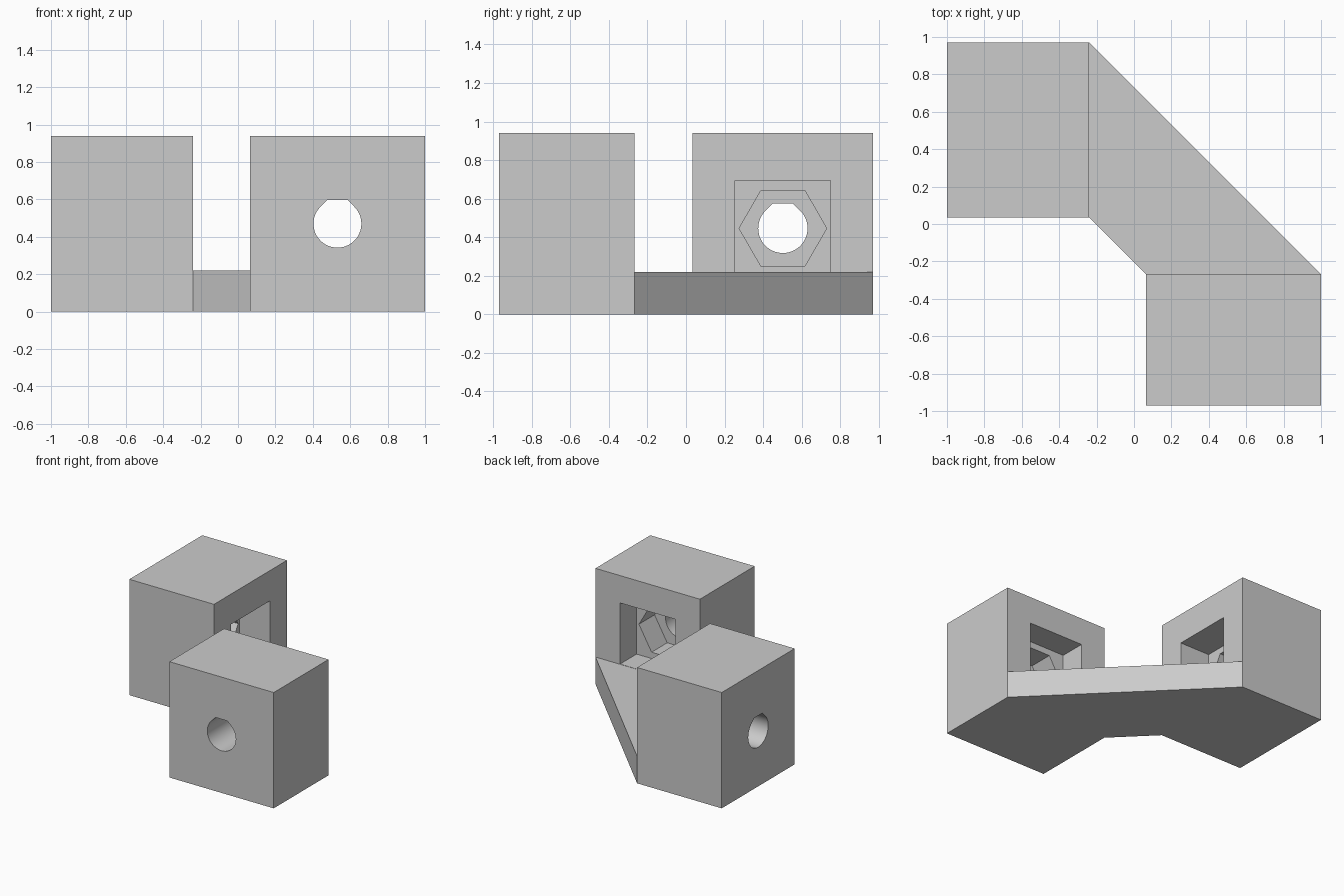
import bpy
import bmesh
from math import cos, sin, tan, pi, radians

if "Cube" in bpy.data.objects:
    bpy.data.objects.remove(bpy.data.objects["Cube"])

grey = bpy.data.materials.new("plain grey")
grey.use_nodes = True
GREY = (0.6, 0.6, 0.6, 1)
grey.diffuse_color = GREY
grey.node_tree.nodes["Principled BSDF"].inputs["Base Color"].default_value = GREY

HEIGHT = 0.94
PLATE = 0.22
HOLE_R = 0.128
HEX_R = 0.227
POCKET = 0.248
WALL = 0.29       # solid wall the bolt passes through
NUT = 0.2         # depth of the hexagonal seat


def prism(name, profile, lo, hi, axis):
    """Extrude a flat profile between lo and hi along the given axis."""
    place = {"x": lambda u, v, w: (w, u, v),
             "y": lambda u, v, w: (u, w, v),
             "z": lambda u, v, w: (u, v, w)}[axis]
    bm = bmesh.new()
    ends = [[bm.verts.new(place(u, v, w)) for u, v in profile] for w in (lo, hi)]
    bm.faces.new(ends[0])
    bm.faces.new(ends[1])
    n = len(profile)
    for i in range(n):
        j = (i + 1) % n
        bm.faces.new((ends[0][i], ends[0][j], ends[1][j], ends[1][i]))
    bmesh.ops.recalc_face_normals(bm, faces=bm.faces)
    mesh = bpy.data.meshes.new(name)
    bm.to_mesh(mesh)
    bm.free()
    mesh.materials.append(grey)
    obj = bpy.data.objects.new(name, mesh)
    bpy.context.collection.objects.link(obj)
    return obj


def rect(u0, u1, v0, v1):
    return [(u0, v0), (u1, v0), (u1, v1), (u0, v1)]


def ring(u, v, r, n):
    return [(u + r * cos(2 * pi * i / n), v + r * sin(2 * pi * i / n)) for i in range(n)]


def bolt_hole(u, v, r, n=36):
    """Round hole with sloped shoulders and a flat roof."""
    angles = [radians(135 + 270 * i / n) for i in range(n + 1)]
    flat = r * tan(pi / 8)
    arc = [(u + r * cos(a), v + r * sin(a)) for a in angles]
    return arc + [(u + flat, v + r), (u - flat, v + r)]


def cut(obj, cutter):
    cutter.hide_render = True
    mod = obj.modifiers.new("cut", "BOOLEAN")
    mod.operation = "DIFFERENCE"
    mod.solver = "EXACT"
    mod.object = cutter
    bpy.context.view_layer.objects.active = obj
    bpy.ops.object.modifier_apply(modifier=mod.name)
    bpy.data.objects.remove(cutter)


def bolt_block(name, axis, u0, u1, outer, inner, centre_z):
    """Block with a bolt hole, a hexagonal nut seat and a square pocket."""
    block = prism(name, rect(u0, u1, 0, HEIGHT), outer, inner, axis)
    u = (u0 + u1) / 2
    seat = outer + WALL
    floor = seat + NUT
    pocket = rect(u - POCKET, u + POCKET, centre_z - POCKET, centre_z + POCKET)
    cut(block, prism("pocket_cutter", pocket, floor, inner + 0.1, axis))
    cut(block, prism("nut_cutter", ring(u, centre_z, HEX_R, 6), seat, floor + 0.05, axis))
    cut(block, prism("hole_cutter", bolt_hole(u, centre_z, HOLE_R),
                     outer - 0.1, seat + 0.05, axis))
    bpy.ops.object.select_all(action="DESELECT")
    block.select_set(True)
    bpy.context.view_layer.objects.active = block
    bpy.ops.object.shade_smooth_by_angle(angle=radians(25))


# The two blocks at right angles
bolt_block("rear_block", "x", 0.035, 0.97, -1.0, -0.24, 0.446)
bolt_block("front_block", "y", 0.063, 1.0, -0.97, -0.268, 0.47)

# Diagonal base plate joining them
prism("base_plate", [(-0.24, 0.97), (-0.24, 0.035), (0.063, -0.268), (1.0, -0.268)],
      0, PLATE, "z")
